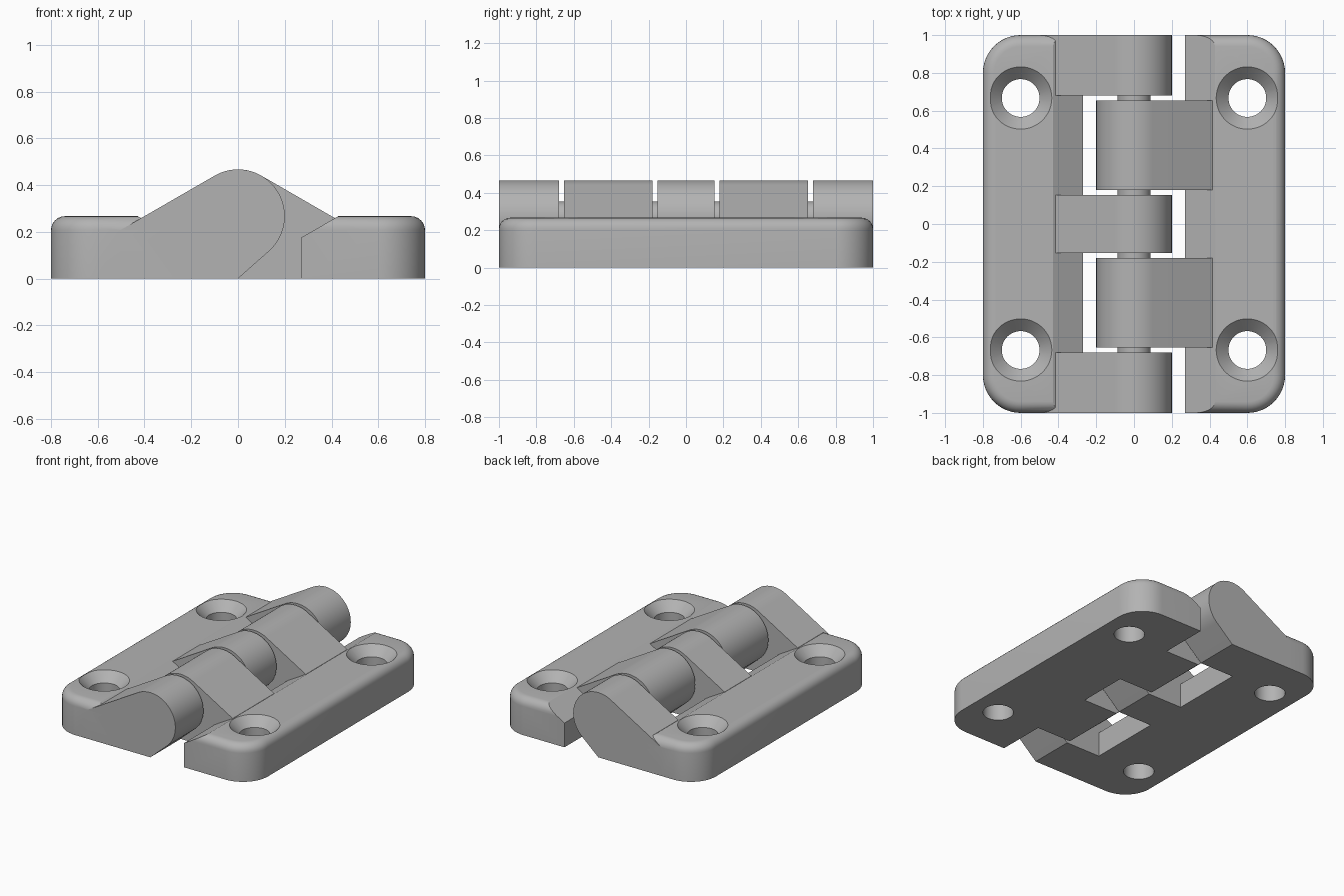
import bpy, bmesh, math
from mathutils import Vector

if "Cube" in bpy.data.objects:
    bpy.data.objects.remove(bpy.data.objects["Cube"])

H, R, FILLET = 0.267, 0.2, 0.06          # plate height, barrel radius, top rounding

steel = bpy.data.materials.new("satin grey")
steel.diffuse_color = (0.45, 0.45, 0.45, 1)
steel.use_nodes = True
steel.node_tree.nodes["Principled BSDF"].inputs["Base Color"].default_value = steel.diffuse_color


def make_object(name, bm):
    bmesh.ops.recalc_face_normals(bm, faces=bm.faces)
    mesh = bpy.data.meshes.new(name)
    bm.to_mesh(mesh)
    bm.free()
    mesh.materials.append(steel)
    ob = bpy.data.objects.new(name, mesh)
    bpy.context.collection.objects.link(ob)
    return ob


def extrude(bm, points, offset):
    face = bm.faces.new([bm.verts.new(p) for p in points])
    new = bmesh.ops.extrude_face_region(bm, geom=[face], use_keep_orig=True)["geom"]
    bmesh.ops.translate(bm, vec=Vector(offset),
                        verts=[g for g in new if isinstance(g, bmesh.types.BMVert)])


def side_prisms(name, profile, spans):
    # x-z profile extruded over each y span
    bm = bmesh.new()
    for y0, y1 in spans:
        extrude(bm, [(x, y0, z) for x, z in profile], (0, y1 - y0, 0))
    return make_object(name, bm)


def combine(ob, tool, operation):
    mod = ob.modifiers.new(operation.lower(), 'BOOLEAN')
    mod.operation, mod.object, mod.solver = operation, tool, 'EXACT'
    bpy.context.view_layer.objects.active = ob
    bpy.ops.object.modifier_apply(modifier=mod.name)
    bpy.data.objects.remove(tool)


def smooth(ob, degrees=28):
    bpy.ops.object.select_all(action='DESELECT')
    ob.select_set(True)
    bpy.context.view_layer.objects.active = ob
    bpy.ops.object.shade_smooth_by_angle(angle=math.radians(degrees))


def rounded_slab(name):
    # rounded rectangle with a filleted top rim
    bm = bmesh.new()
    pts = []
    for cx, cy, start in ((0.6, 0.8, 0), (-0.6, 0.8, 90), (-0.6, -0.8, 180), (0.6, -0.8, 270)):
        for i in range(13):
            a = math.radians(start + 7.5 * i)
            pts.append((cx + 0.2 * math.cos(a), cy + 0.2 * math.sin(a), 0))
    extrude(bm, pts, (0, 0, H))
    rim = [e for e in bm.edges if all(v.co.z > H - 0.01 for v in e.verts)]
    bmesh.ops.bevel(bm, geom=rim, offset=FILLET, segments=6, profile=0.5, affect='EDGES')
    return make_object(name, bm)


def screw_holes(side):
    # countersunk drill shapes
    bm = bmesh.new()
    profile = [(0.1, -0.1), (0.1, H - 0.065), (0.265, H + 0.1)]
    n = 48
    for y in (-0.667, 0.667):
        rings = [[bm.verts.new((side * 0.6 + r * math.cos(2 * math.pi * i / n),
                                y + r * math.sin(2 * math.pi * i / n), z)) for i in range(n)]
                 for r, z in profile]
        for low, high in zip(rings, rings[1:]):
            for i in range(n):
                j = (i + 1) % n
                bm.faces.new((low[i], low[j], high[j], high[i]))
        bm.faces.new(rings[0])
        bm.faces.new(rings[-1])
    return make_object("hole_cutter", bm)


def leaf(name, side, spans):
    # side is -1 for the left leaf, 1 for the right
    ob = rounded_slab(name)
    inner = [(0.27, -0.1), (0.27, 0.175), (0.27 + 0.325 * math.sqrt(3), 0.5), (1, 0.5), (1, -0.1)]
    combine(ob, side_prisms("half_cutter", [(side * x, z) for x, z in inner], [(-1.2, 1.2)]), 'INTERSECT')
    # knuckles: barrel blended tangentially into the plate
    a0, a1 = math.radians(60), math.radians(180 + math.degrees(math.asin(R / H)))
    knuckle = [(R * math.cos(a0 + (a1 - a0) * i / 36), H + R * math.sin(a0 + (a1 - a0) * i / 36))
               for i in range(37)]
    a1 = math.radians(270) - math.acos(R / H)
    knuckle = [(R * math.cos(a0 + (a1 - a0) * i / 36), H + R * math.sin(a0 + (a1 - a0) * i / 36))
               for i in range(37)]
    knuckle += [(0, 0), (0.5, 0), (0.5, H - 0.1 / math.sqrt(3))]
    combine(ob, side_prisms("knuckles", [(side * x, z) for x, z in knuckle], spans), 'UNION')
    combine(ob, screw_holes(side), 'DIFFERENCE')
    smooth(ob)


leaf("left_leaf", -1, [(-1, -0.68), (-0.153, 0.153), (0.68, 1)])
leaf("right_leaf", 1, [(-0.653, -0.18), (0.18, 0.653)])

# hinge pin
bm = bmesh.new()
extrude(bm, [(0.088 * math.cos(i * math.pi / 20), -0.7, H + 0.088 * math.sin(i * math.pi / 20))
             for i in range(40)], (0, 1.4, 0))
smooth(make_object("hinge_pin", bm))
